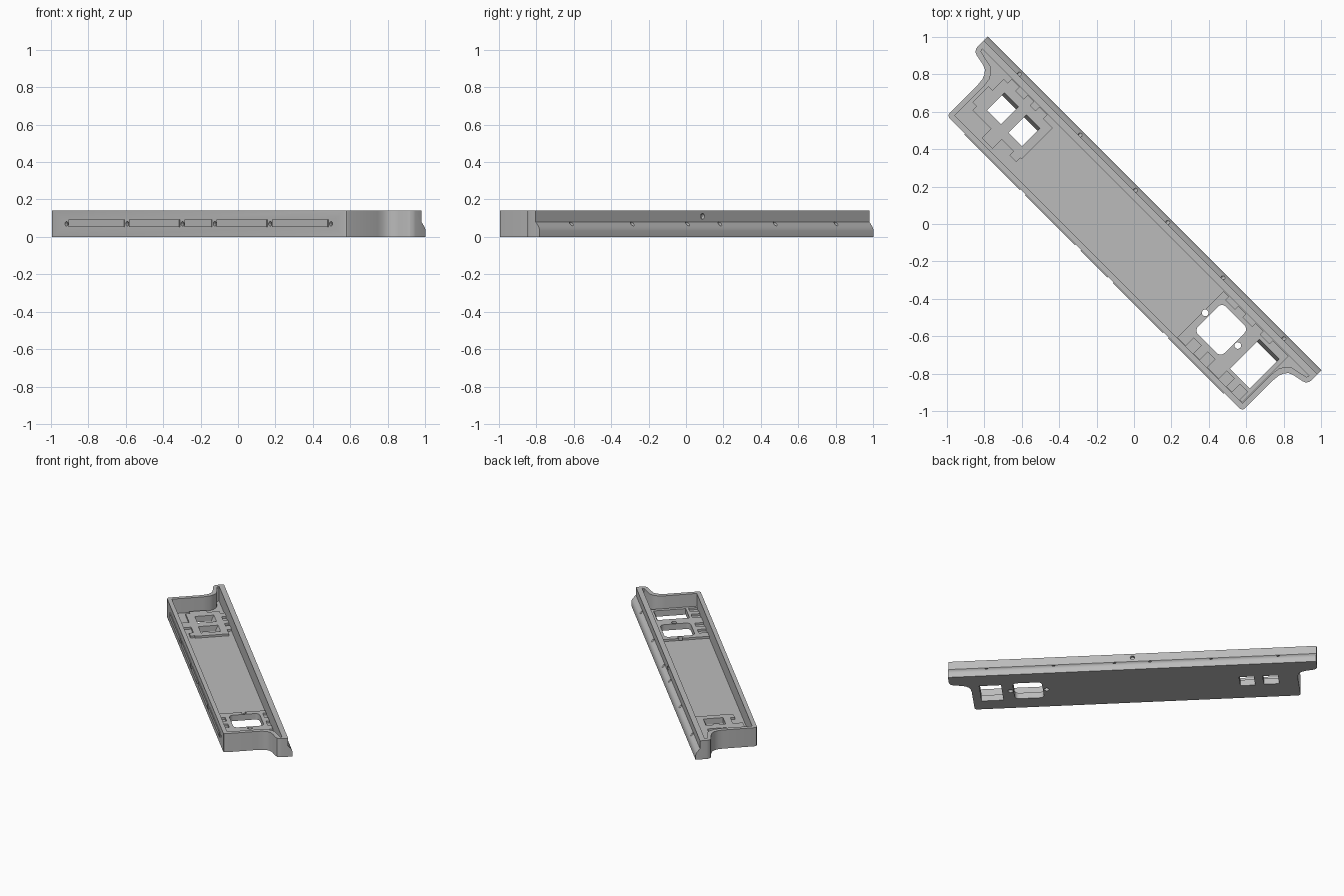
import bpy, bmesh, math
from mathutils import Matrix, Vector

if "Cube" in bpy.data.objects:
    bpy.data.objects.remove(bpy.data.objects["Cube"])

TURN = Matrix.Rotation(-math.pi / 4, 4, 'Z')   # tray is built along x, then turned
H, FLOOR, DECK = 0.14, 0.03, 0.045

grey = bpy.data.materials.new("light_grey")
grey.diffuse_color = (0.5, 0.5, 0.5, 1)
grey.use_nodes = True
grey.node_tree.nodes["Principled BSDF"].inputs["Base Color"].default_value = grey.diffuse_color


def make(name, bm):
    bmesh.ops.recalc_face_normals(bm, faces=bm.faces)
    me = bpy.data.meshes.new(name)
    bm.to_mesh(me)
    bm.free()
    me.materials.append(grey)
    ob = bpy.data.objects.new(name, me)
    bpy.context.collection.objects.link(ob)
    return ob


def prism(name, pts, z0, z1, taper=0.0):
    """Extrude an outline upward; taper pulls the back edge in at the bottom."""
    bm = bmesh.new()
    top_y = max(p[1] for p in pts)
    low = [bm.verts.new((x, y - (taper if top_y - y < 1e-4 else 0), z0)) for x, y in pts]
    high = [bm.verts.new((x, y, z1)) for x, y in pts]
    bm.faces.new(low)
    bm.faces.new(high)
    n = len(pts)
    for i in range(n):
        j = (i + 1) % n
        bm.faces.new((low[i], low[j], high[j], high[i]))
    return make(name, bm)


def rect(x0, x1, y0, y1, r=0.0):
    if not r:
        return [(x0, y0), (x1, y0), (x1, y1), (x0, y1)]
    pts = []
    corners = [(x1 - r, y1 - r), (x0 + r, y1 - r), (x0 + r, y0 + r), (x1 - r, y0 + r)]
    for k, (cx, cy) in enumerate(corners):
        for i in range(7):
            a = math.pi / 2 * (k + i / 6)
            pts.append((cx + r * math.cos(a), cy + r * math.sin(a)))
    return pts


def cylinder(name, centre, r, depth, axis):
    bm = bmesh.new()
    rot = Vector((0, 0, 1)).rotation_difference(Vector(axis)).to_matrix().to_4x4()
    bmesh.ops.create_cone(bm, cap_ends=True, segments=16, radius1=r, radius2=r, depth=depth,
                          matrix=Matrix.Translation(centre) @ rot)
    return make(name, bm)


def boolean(target, tool, op='DIFFERENCE', keep=False):
    mod = target.modifiers.new("bool", 'BOOLEAN')
    mod.object, mod.operation, mod.solver = tool, op, 'EXACT'
    bpy.context.view_layer.objects.active = target
    bpy.ops.object.modifier_apply(modifier=mod.name)
    if not keep:
        bpy.data.objects.remove(tool, do_unlink=True)


def mirrored(half):
    return half + [(-x, y) for x, y in reversed(half)]


# Tray outline with an ear at each end
outer = mirrored([(1.10, -0.297), (1.113, -0.292), (1.117, -0.28), (1.117, -0.06),
                  (1.121, -0.025), (1.132, 0.003), (1.15, 0.022), (1.18, 0.033), (1.232, 0.043),
                  (1.25, 0.051), (1.259, 0.065), (1.262, 0.08), (1.262, 0.156)])
inner = mirrored([(1.087, -0.267), (1.087, -0.05), (1.094, 0.0), (1.11, 0.03),
                  (1.135, 0.052), (1.23, 0.073), (1.235, 0.087)])
tray = prism("tray", outer, 0, H)
boolean(tray, prism("cavity_cutter", inner, FLOOR, 0.3))

# Stepped back wall: vertical top, sloping ledge, vertical foot
bm = bmesh.new()
prof = [(0.125, 0.2), (0.125, 0.08), (0.145, 0.058), (0.153, 0.045), (0.156, 0.033),
        (0.2, 0.033), (0.2, 0.2)]
ends = [[bm.verts.new((x, y, z)) for y, z in prof] for x in (-1.4, 1.4)]
for e in ends:
    bm.faces.new(e)
for i in range(len(prof)):
    j = (i + 1) % len(prof)
    bm.faces.new((ends[0][i], ends[0][j], ends[1][j], ends[1][i]))
boolean(tray, make("ledge_cutter", bm))

# Raised deck around the small windows, with tabs reaching out
small_deck = prism("small_window_deck", rect(-1.04, -0.67, -0.18, 0.055), FLOOR - 0.005, DECK)
for x0, x1, y0, y1 in [(-0.90, -0.82, -0.25, -0.17), (-0.73, -0.68, -0.21, -0.17),
                       (-1.07, -1.03, -0.15, -0.03), (-0.89, -0.84, 0.05, 0.086),
                       (-0.80, -0.74, 0.05, 0.086), (-1.01, -0.95, 0.05, 0.086)]:
    boolean(small_deck, prism("tab", rect(x0, x1, y0, y1), FLOOR - 0.005, DECK), 'UNION')

# Raised deck around the large windows, with notches along both sides
large_deck = prism("large_window_deck", rect(0.592, 1.085, -0.266, 0.084), FLOOR - 0.005, DECK)
for x in (0.685, 0.79, 0.935, 1.035):
    boolean(large_deck, prism("notch", rect(x - 0.028, x + 0.028, -0.3, -0.205), FLOOR, 0.1))
for x in (0.67, 0.80, 0.93):
    boolean(large_deck, prism("notch", rect(x - 0.035, x + 0.035, 0.06, 0.12), FLOOR, 0.1))

# Windows and pin holes through floor and deck
for deck, outline, taper in [(small_deck, rect(-0.985, -0.88, -0.125, 0.013), -0.0),
                             (small_deck, rect(-0.82, -0.718, -0.13, 0.013), -0.0),
                             (large_deck, rect(0.63, 0.83, -0.175, 0.035, 0.03), 0),
                             (large_deck, rect(0.91, 1.06, -0.185, 0.045), 0)]:
    slope = 0.0 if len(outline) > 4 else 0.03
    tool = prism("window_cutter", outline, -0.01, 0.06, slope)
    boolean(deck, tool, keep=True)
    boolean(tray, tool)
for x in (0.605, 0.852):
    tool = cylinder("pin_cutter", (x, -0.067, 0.03), 0.018, 0.1, (0, 0, 1))
    boolean(large_deck, tool, keep=True)
    boolean(tray, tool)

# Screw holes in front and back walls
screws = [-1.0, -0.54, -0.122, 0.122, 0.54, 1.0]
for x in screws:
    boolean(tray, cylinder("screw_cutter", (x, -0.297, 0.07), 0.012, 0.04, (0, 1, 0)))
    boolean(tray, cylinder("screw_cutter", (x, 0.14, 0.07), 0.011, 0.06, (0, 1, 0)))
boolean(tray, cylinder("screw_cutter", (0, 0.125, 0.11), 0.015, 0.04, (0, 1, 0)))

# Thin ribs between the front screws
parts = [tray, small_deck, large_deck]
for a, b in zip(screws, screws[1:]):
    parts.append(prism("front_rib", rect(a + 0.02, b - 0.02, -0.303, -0.29), 0.053, 0.092))

for ob in parts:
    ob.data.transform(TURN)
    bpy.ops.object.select_all(action='DESELECT')
    ob.select_set(True)
    bpy.context.view_layer.objects.active = ob
    bpy.ops.object.shade_smooth_by_angle(angle=math.radians(30))
